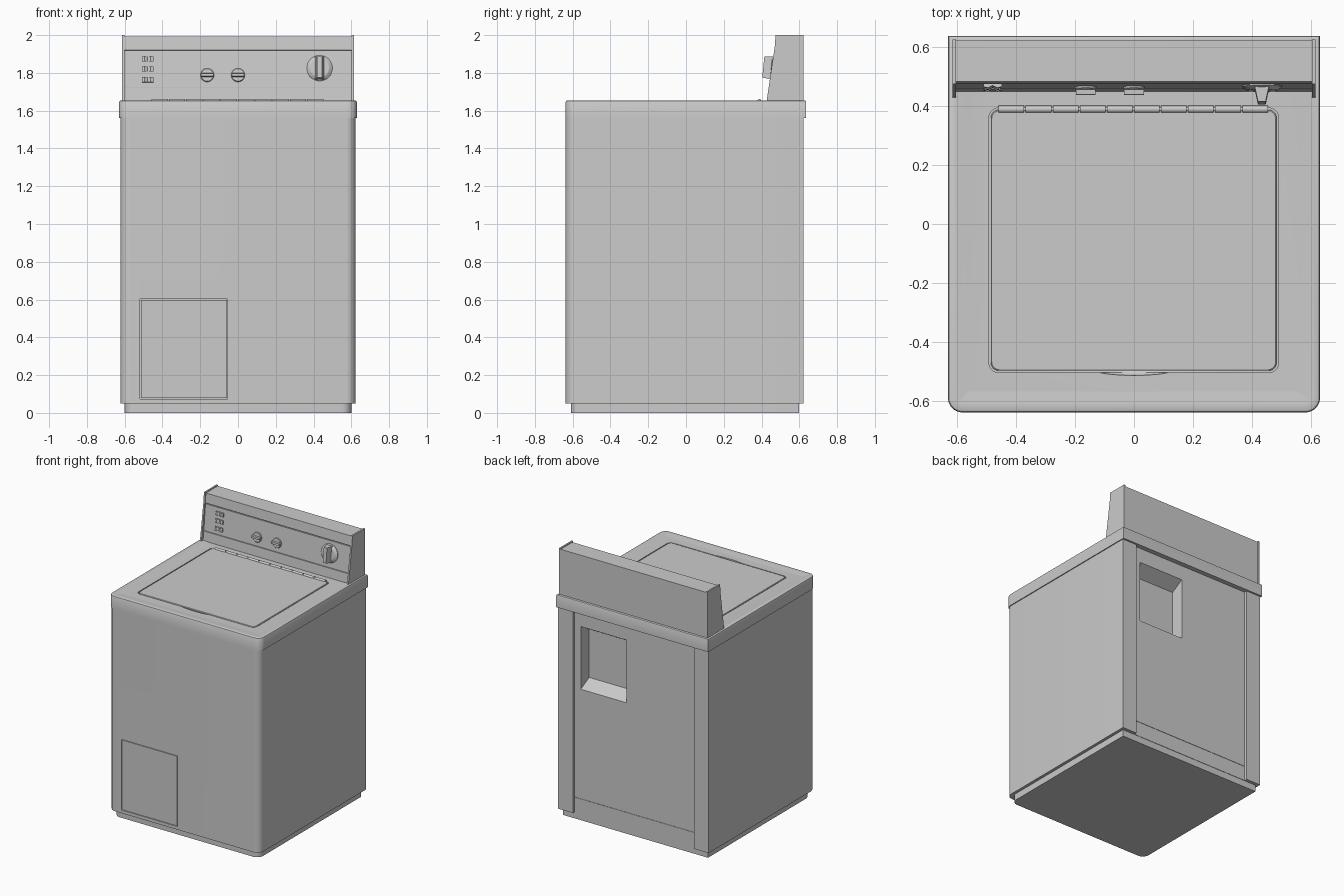
import bpy, bmesh, math
from mathutils import Matrix, Vector

if "Cube" in bpy.data.objects:
    bpy.data.objects.remove(bpy.data.objects["Cube"])


def make(name, bm, matrix=None):
    if matrix:
        bm.transform(matrix)
    bmesh.ops.recalc_face_normals(bm, faces=bm.faces[:])
    mesh = bpy.data.meshes.new(name)
    bm.to_mesh(mesh)
    bm.free()
    ob = bpy.data.objects.new(name, mesh)
    bpy.context.collection.objects.link(ob)
    return ob


def loft(name, rings, matrix=None):
    """Closed solid through rings of equal point count."""
    bm = bmesh.new()
    loops = [[bm.verts.new(p) for p in ring] for ring in rings]
    n = len(loops[0])
    for a, b in zip(loops, loops[1:]):
        for i in range(n):
            bm.faces.new((a[i], a[(i + 1) % n], b[(i + 1) % n], b[i]))
    bm.faces.new(loops[0])
    bm.faces.new(loops[-1])
    return make(name, bm, matrix)


def prism_z(name, pts, z0, z1):
    return loft(name, [[(x, y, z) for x, y in pts] for z in (z0, z1)])


def prism_x(name, pts, x0, x1):
    return loft(name, [[(x, y, z) for y, z in pts] for x in (x0, x1)])


def arc(cx, cy, r, a0, a1, n=8):
    return [(cx + r * math.cos(math.radians(a0 + (a1 - a0) * i / n)),
             cy + r * math.sin(math.radians(a0 + (a1 - a0) * i / n))) for i in range(n + 1)]


def rounded(x0, x1, y0, y1, r):
    return (arc(x0 + r, y0 + r, r, 180, 270) + arc(x1 - r, y0 + r, r, 270, 360)
            + arc(x1 - r, y1 - r, r, 0, 90) + arc(x0 + r, y1 - r, r, 90, 180))


def cabinet(w, front, back, r):
    """Outline with rounded front corners and square back corners."""
    return ([(-w, back)] + arc(-w + r, front + r, r, 180, 270)
            + arc(w - r, front + r, r, 270, 360) + [(w, back)])


def box(name, x0, x1, y0, y1, z0, z1):
    return prism_z(name, [(x0, y0), (x1, y0), (x1, y1), (x0, y1)], z0, z1)


def cut(ob, cutter):
    cutter.hide_render = True
    mod = ob.modifiers.new("cut", 'BOOLEAN')
    mod.object = cutter
    mod.solver = 'EXACT'
    bpy.context.view_layer.objects.active = ob
    bpy.ops.object.modifier_apply(modifier=mod.name)
    bpy.data.objects.remove(cutter)


FRONT = -0.637

# Base plinth
prism_z("base_plinth", cabinet(0.60, -0.61, 0.597, 0.05), 0, 0.05)

# Cabinet with the rear panel set between two flanges
outline = cabinet(0.622, FRONT, 0.622, 0.05) + [(0.5, 0.622), (0.5, 0.60), (-0.5, 0.60), (-0.5, 0.622)]
body = prism_z("cabinet", outline, 0.05, 1.56)

# Rear pocket with sloping top and bottom
cut(body, prism_x("pocket_cutter", [(0.62, 0.97), (0.50, 1.03), (0.50, 1.39), (0.62, 1.46)], 0.07, 0.45))
# Rear panel lower seam
cut(body, box("seam_cutter", -0.5, 0.5, 0.597, 0.61, 0.160, 0.164))

# Front access door in a narrow gap
cut(body, box("door_cutter", -0.518, -0.055, -0.70, FRONT + 0.012, 0.074, 0.602))
box("access_door", -0.514, -0.059, FRONT, FRONT + 0.013, 0.078, 0.598)

# Top deck with softened rim
OUT = lambda d: cabinet(0.629 - d, FRONT + d, 0.636 - d, 0.05 - d)
deck = loft("top_deck", [[(x, y, z) for x, y in OUT(d)] for d, z in
                         ((0, 1.56), (0, 1.646), (0.003, 1.652), (0.009, 1.655), (0.03, 1.654), (0.07, 1.650))])
cut(deck, prism_z("opening_cutter", rounded(-0.49, 0.488, -0.502, 0.392, 0.032), 1.63, 1.70))

# Finger scoop below the front edge of the lid
bm = bmesh.new()
bmesh.ops.create_uvsphere(bm, u_segments=32, v_segments=12, radius=1)
cut(deck, make("scoop_cutter", bm, Matrix.Translation((0, -0.49, 1.65)) @ Matrix.Diagonal((0.14, 0.022, 0.025, 1))))

# Lid
L = lambda d: rounded(-0.484 + d, 0.482 - d, -0.496 + d, 0.386 - d, 0.028)
loft("lid", [[(x, y, z) for x, y in L(d)] for d, z in ((0, 1.632), (0, 1.649), (0.003, 1.652))])

# Hinge knuckles
pitch = 0.915 / 10
for i in range(10):
    bm = bmesh.new()
    bmesh.ops.create_cone(bm, cap_ends=True, segments=16, radius1=0.012, radius2=0.012, depth=pitch - 0.005)
    make(f"hinge_knuckle_{i + 1}", bm,
         Matrix.Translation((-0.46 + pitch * (i + 0.5), 0.388, 1.649)) @ Matrix.Rotation(math.pi / 2, 4, 'Y'))

# Control console and its end caps
prism_x("console", [(0.62, 1.645), (0.62, 1.993), (0.481, 1.993), (0.474, 1.922), (0.484, 1.919),
                    (0.484, 1.915), (0.476, 1.915), (0.457, 1.725), (0.462, 1.725), (0.462, 1.720),
                    (0.454, 1.720), (0.447, 1.645)], -0.606, 0.606)
for name, s in (("left", -1), ("right", 1)):
    prism_x(f"console_end_{name}", [(0.623, 1.645), (0.623, 2.0), (0.474, 2.0), (0.470, 1.94), (0.426, 1.645)],
            s * 0.602, s * 0.614)


def on_panel(x, z):
    """Frame on the sloping panel: local z points out, local y up."""
    return Matrix.Translation((x, 0.457 + (z - 1.725) * 0.1, z)) @ Matrix.Rotation(math.radians(84.3), 4, 'X')


def turned(name, profile, m, n=32):
    ring = [(math.cos(2 * math.pi * i / n), math.sin(2 * math.pi * i / n)) for i in range(n)]
    return loft(name, [[(r * c, r * s, z) for c, s in ring] for r, z in profile], m)


def grip(name, w0, w1, h0, h1, z0, z1, m):
    """Tapered bar across a knob."""
    ring = lambda w, h, z: [(-w, -h, z), (w, -h, z), (w, h, z), (-w, h, z)]
    loft(name, [ring(w0, h0, z0), ring(w1, h1, z1)], m)


# Small knobs
for name, x in (("left", -0.163), ("centre", 0.0)):
    m = on_panel(x, 1.788)
    turned(f"knob_{name}", [(0.036, -0.006), (0.036, 0.006), (0.033, 0.010)], m)
    grip(f"knob_grip_{name}", 0.034, 0.033, 0.011, 0.007, 0.0, 0.027, m)

# Large dial
m = on_panel(0.432, 1.825)
turned("dial", [(0.068, -0.006), (0.068, 0.004), (0.060, 0.010), (0.050, 0.016)], m)
grip("dial_grip", 0.024, 0.013, 0.060, 0.056, 0.008, 0.058, m)

# Rocker switches
for i, z in enumerate((1.873, 1.820, 1.764)):
    prof = [(-0.031, -0.005), (-0.031, 0.009), (-0.016, 0.013), (0, 0.005), (0.016, 0.013), (0.031, 0.009), (0.031, -0.005)]
    loft(f"rocker_switch_{i + 1}", [[(x, y, h) for x, h in prof] for y in (-0.014, 0.014)], on_panel(-0.478, z))

# Smooth rounded parts, keep hard edges
bpy.ops.object.select_all(action='SELECT')
bpy.context.view_layer.objects.active = body
bpy.ops.object.shade_smooth_by_angle(angle=math.radians(30))
